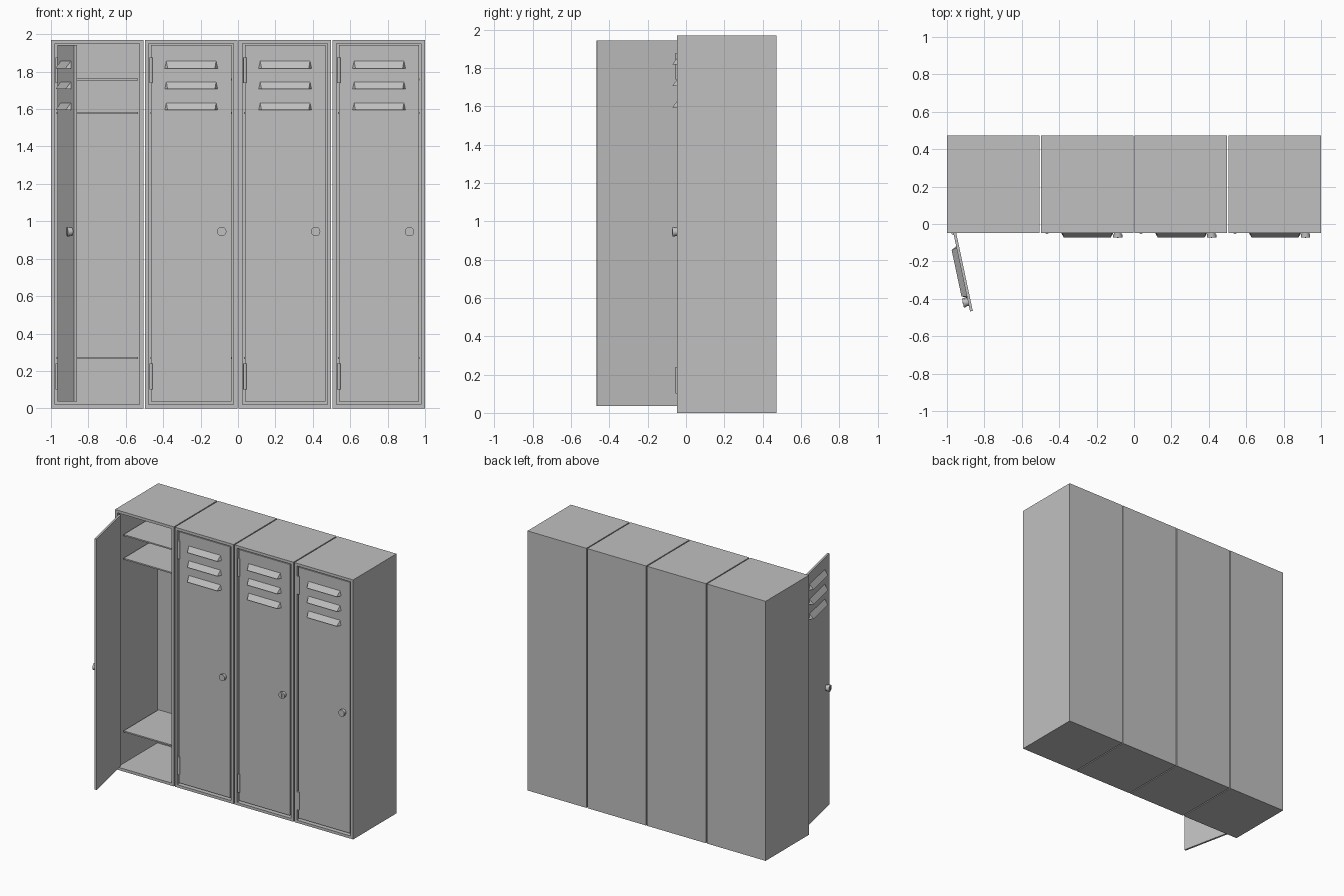
import bpy, bmesh, math
from mathutils import Matrix, Vector

cube = bpy.data.objects.get("Cube")
if cube:
    bpy.data.objects.remove(cube)

steel = bpy.data.materials.new("grey_steel")
steel.use_nodes = True
colour = (0.53, 0.53, 0.53, 1)
steel.diffuse_color = colour
steel.node_tree.nodes["Principled BSDF"].inputs["Base Color"].default_value = colour

PITCH, WIDTH, HEIGHT = 0.502, 0.494, 1.97
FRONT, BACK, RIM = -0.047, 0.473, 0.029
DOOR_W, DOOR_LOW, DOOR_HIGH = 0.43, 0.037, 1.942


def finish(name, bm, matrix=Matrix(), smooth=False):
    bmesh.ops.recalc_face_normals(bm, faces=bm.faces)
    bm.transform(matrix)
    mesh = bpy.data.meshes.new(name)
    bm.to_mesh(mesh)
    bm.free()
    mesh.materials.append(steel)
    if smooth:
        mesh.shade_smooth()
        mesh.set_sharp_from_angle(angle=math.radians(35))
    obj = bpy.data.objects.new(name, mesh)
    bpy.context.collection.objects.link(obj)


def add_box(bm, low, high):
    low, high = Vector(low), Vector(high)
    place = Matrix.Translation((low + high) / 2) @ Matrix.Diagonal((*(high - low), 1))
    bmesh.ops.create_cube(bm, size=1, matrix=place)


def add_cylinder(bm, centre, radius, length, along_y=False, sides=20):
    place = Matrix.Translation(centre)
    if along_y:
        place = place @ Matrix.Rotation(math.pi / 2, 4, 'X')
    bmesh.ops.create_cone(bm, cap_ends=True, segments=sides, radius1=radius,
                          radius2=radius, depth=length, matrix=place)


def cabinet(cx):
    # Shell: inset the front face, then push it back to form the compartment
    bm = bmesh.new()
    add_box(bm, (cx - WIDTH / 2, FRONT, 0), (cx + WIDTH / 2, BACK, HEIGHT))
    bm.normal_update()
    front = min(bm.faces, key=lambda f: f.calc_center_median().y)
    bmesh.ops.inset_individual(bm, faces=[front], thickness=RIM)
    bmesh.ops.inset_individual(bm, faces=[front], thickness=0, depth=-0.48)
    finish("cabinet_shell", bm)
    # Inner shelves
    for z in (0.27, 1.58, 1.76):
        bm = bmesh.new()
        half = WIDTH / 2 - RIM
        add_box(bm, (cx - half, 0.015, z - 0.006), (cx + half, 0.435, z + 0.004))
        finish("shelf", bm)


def door(matrix):
    # Panel, hinged on its local origin
    bm = bmesh.new()
    add_box(bm, (0, 0, DOOR_LOW), (DOOR_W, 0.015, DOOR_HIGH))
    finish("door_panel", bm, matrix)
    # Vent louvres: sloping hoods with tapered ends
    for z in (1.594, 1.706, 1.818):
        bm = bmesh.new()
        mid = 0.215
        for half, y, dz in ((0.133, 0, 0.038), (0.142, 0, 0), (0.126, -0.028, 0)):
            for side in (-1, 1):
                bm.verts.new((mid + side * half, y, z + dz))
        bmesh.ops.convex_hull(bm, input=bm.verts)
        bmesh.ops.dissolve_limit(bm, angle_limit=0.01, verts=bm.verts, edges=bm.edges)
        finish("vent_louvre", bm, matrix)
    # Round lock with a raised key plate
    bm = bmesh.new()
    add_cylinder(bm, (0.378, -0.008, 0.945), 0.021, 0.016, True)
    add_cylinder(bm, (0.378, -0.021, 0.945), 0.025, 0.014, True)
    finish("lock_knob", bm, matrix, True)
    bm = bmesh.new()
    add_box(bm, (0.375, -0.031, 0.931), (0.381, -0.027, 0.959))
    finish("lock_key_slot", bm, matrix)
    # Hinge barrels
    for z in (0.17, 1.808):
        bm = bmesh.new()
        add_cylinder(bm, (0, -0.002, z), 0.009, 0.137, sides=12)
        finish("hinge", bm, matrix, True)


for i in range(4):
    cx = (i - 1.5) * PITCH
    cabinet(cx)
    if i == 0:
        # First door stands open
        door(Matrix.Translation((-0.966, FRONT, 0))
             @ Matrix.Rotation(math.radians(-78), 4, 'Z'))
    else:
        door(Matrix.Translation((cx - DOOR_W / 2 + 0.001, FRONT + 0.004, 0)))
